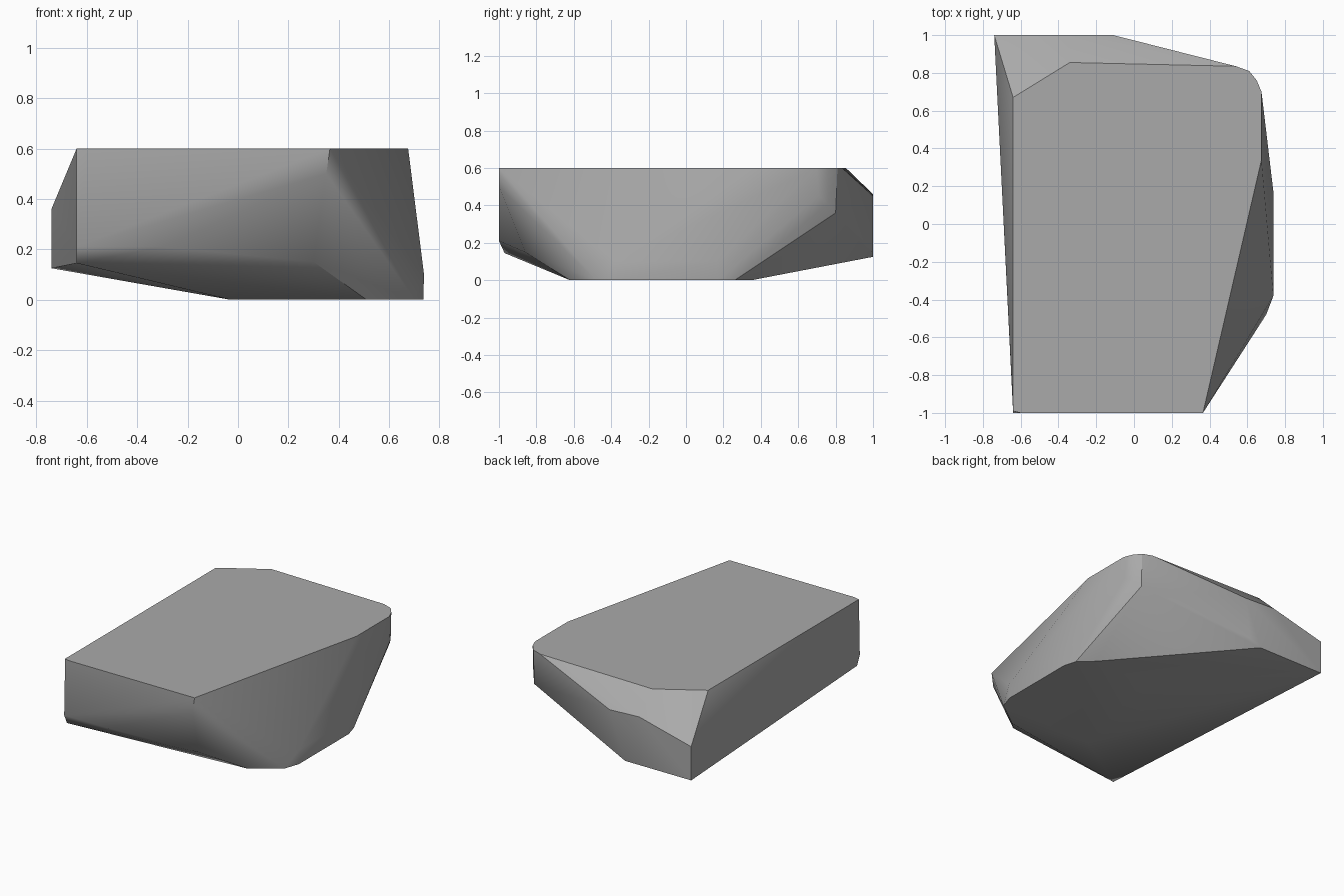
import bpy, bmesh, math

cube = bpy.data.objects.get("Cube")
if cube:
    bpy.data.objects.remove(cube, do_unlink=True)

# Flat top outline
TOP = 0.6
top = [(-.64, -.99), (-.6, -1), (.365, -1), (.675, .34), (.675, .7), (.65, .76),
       (.61, .81), (.54, .835), (-.34, .855), (-.64, .67)]
# Flat underside outline
base = [(-.03, -.5), (.51, -.62), (.7, -.48), (.735, -.38), (.735, .17),
        (.71, .26), (.61, .35), (.2, .33), (-.02, .1)]
# Corners on the flanks
front = [(.35, -1, .5), (-.3, -1, .21), (-.64, -1, .21), (-.64, -.97, .145), (.3, -.86, .15)]
side = [(.738, -.38, .1), (.738, .17, .1), (.67, .71, .45), (.645, .76, .41), (.61, .8, .36)]
back = [(-.74, 1, .36), (-.74, 1, .125), (-.34, 1, .46), (-.11, 1, .45),
        (-.23, 1, .125), (-.15, .99, .17)]

# Wrap the corners into one faceted stone
bm = bmesh.new()
for p in [(x, y, TOP) for x, y in top] + [(x, y, 0) for x, y in base] + front + side + back:
    bm.verts.new(p)
hull = bmesh.ops.convex_hull(bm, input=bm.verts[:])
loose = {v for v in hull["geom_interior"] + hull["geom_unused"]
         if isinstance(v, bmesh.types.BMVert)}
bmesh.ops.delete(bm, geom=list(loose), context="VERTS")
bmesh.ops.dissolve_limit(bm, angle_limit=math.radians(1), verts=bm.verts[:], edges=bm.edges[:])
bmesh.ops.recalc_face_normals(bm, faces=bm.faces[:])

mesh = bpy.data.meshes.new("rock")
bm.to_mesh(mesh)
bm.free()
rock = bpy.data.objects.new("rock", mesh)
bpy.context.collection.objects.link(rock)

# Plain grey stone
stone = bpy.data.materials.new("stone_grey")
stone.use_nodes = True
grey = (.4, .4, .4, 1)
stone.diffuse_color = grey
stone.node_tree.nodes["Principled BSDF"].inputs["Base Color"].default_value = grey
mesh.materials.append(stone)

# Soft facets with crisp main edges
bpy.ops.object.select_all(action="DESELECT")
rock.select_set(True)
bpy.context.view_layer.objects.active = rock
bpy.ops.object.shade_smooth_by_angle(angle=math.radians(30))
